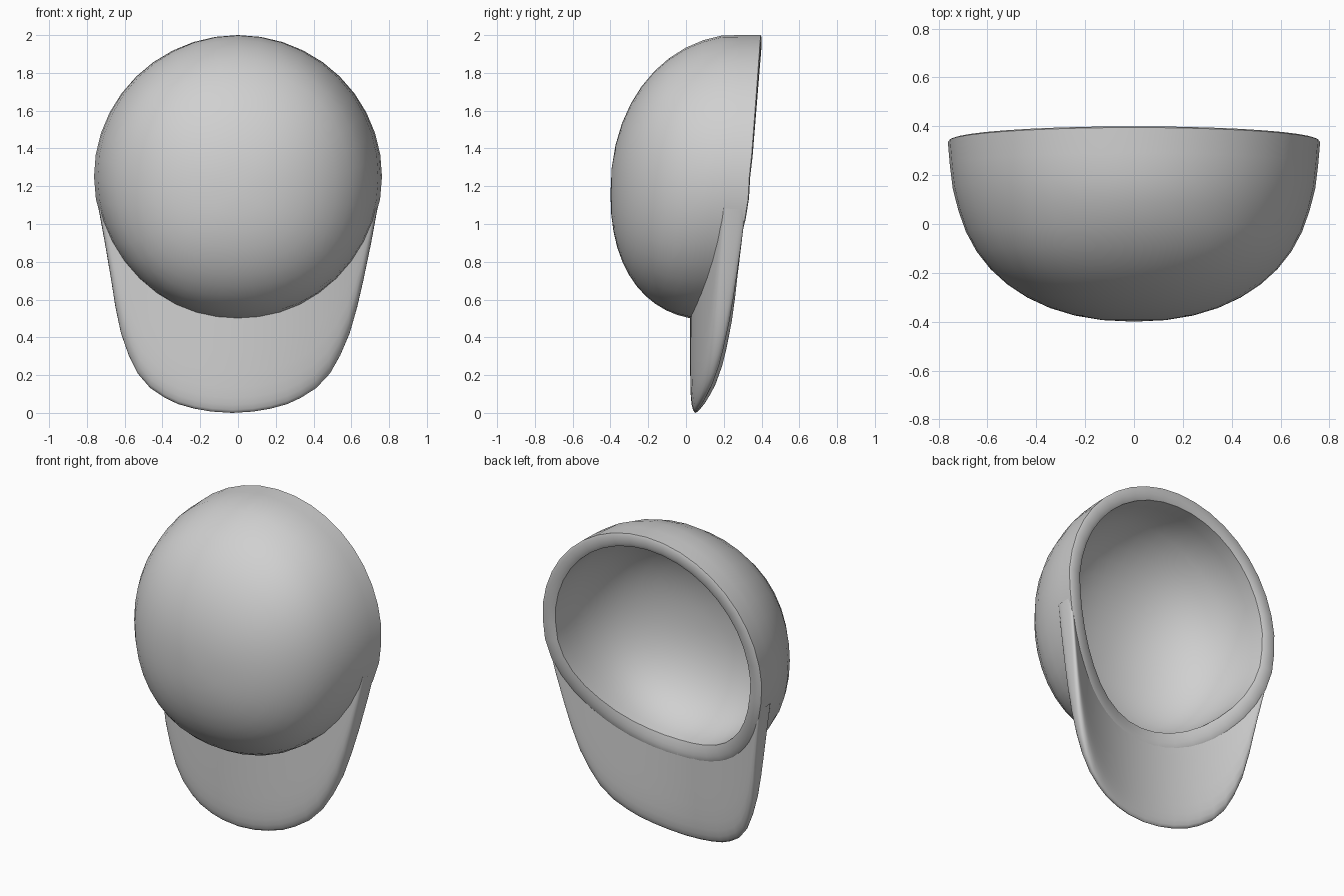
import bpy, bmesh, math

if "Cube" in bpy.data.objects:
    bpy.data.objects.remove(bpy.data.objects["Cube"])

SEG, RINGS = 40, 12
grey = bpy.data.materials.new("light_grey")
grey.diffuse_color = (0.63, 0.63, 0.63, 1)
grey.use_nodes = True
grey.node_tree.nodes["Principled BSDF"].inputs["Base Color"].default_value = grey.diffuse_color


def finish(name, bm, angle):
    bmesh.ops.remove_doubles(bm, verts=bm.verts, dist=1e-4)
    bmesh.ops.recalc_face_normals(bm, faces=bm.faces)
    me = bpy.data.meshes.new(name)
    bm.to_mesh(me)
    bm.free()
    me.materials.append(grey)
    ob = bpy.data.objects.new(name, me)
    bpy.context.collection.objects.link(ob)
    bpy.context.view_layer.objects.active = ob
    ob.select_set(True)
    bpy.ops.object.shade_smooth_by_angle(angle=math.radians(angle))
    ob.select_set(False)


def skin(bm, rows, closed):
    """Join consecutive rows of points with quads."""
    vs = [[bm.verts.new(p) for p in row] for row in rows]
    for a, b in zip(vs, vs[1:]):
        n = len(a)
        for i in range(n if closed else n - 1):
            j = (i + 1) % n
            bm.faces.new((a[i], a[j], b[j], b[i]))


def radius(y, depth=0.62):
    """Crown radius at a given depth, a slightly full half ellipse."""
    t = min(1, max(0, (0.22 - y) / depth))
    return 0.75 * (1 - t ** 2.2) ** (1 / 2.2)


def crown_point(a, y, r):
    """Ring point: narrower sides and fuller diagonals away from the rim."""
    cz = 1.25 - 0.15 * max(0, 0.2 - y)
    t = min(1, max(0, (0.34 - y) / 0.3))
    r *= 1 + 0.03 * min(1, max(0, (0.1 - y) / 0.25)) * math.sin(2 * a) ** 2
    return ((1.017 - 0.035 * t) * r * math.cos(a), y, cz + r * math.sin(a))


def rim_y(a):
    """Opening edge: tilted plane above, saddle following the bill below."""
    x, z = 0.76 * math.cos(a), 1.25 + 0.75 * math.sin(a)
    plane = 0.4 - 0.075 * (2 - z)
    return plane if z > 1.25 else min(plane, 0.08 + 0.45 * x * x)


def low(a):
    return max(0, -math.sin(a)) ** 2


# Crown: outer shell, rounded rim, inner shell
angles = [2 * math.pi * i / SEG - math.pi / 2 for i in range(SEG)]
rows = []
for k in range(RINGS, -1, -1):
    f = 1 - math.cos((1 - k / RINGS) * math.pi / 2)
    row = []
    for a in angles:
        y = -0.4 + (rim_y(a) - 0.005 + 0.4) * f
        row.append(crown_point(a, y, radius(y)))
    rows.append(row)
for inset in (0.012, 0.035, 0.06):
    rows.append([crown_point(a, rim_y(a), radius(rim_y(a)) - inset)
                 for a in angles])
for k in range(RINGS + 1):
    f = 1 - math.cos((1 - k / RINGS) * math.pi / 2)
    row = []
    for a in angles:
        y = -0.318 + (rim_y(a) - 0.012 + 0.318) * f
        row.append(crown_point(a, y, radius(y, 0.538) * (0.89 - 0.025 * low(a))))
    rows.append(row)
bm = bmesh.new()
skin(bm, rows, True)
finish("crown", bm, 50)

# Bill: lofted from the lower rim to a rounded outline, sides curving back
half = [(0, 0), (.11, .007), (.2, .022), (.29, .047), (.36, .08), (.44, .132),
        (.51, .21), (.56, .305), (.605, .42), (.64, .56), (.667, .7), (.705, .9),
        (.738, 1.08)]
outline = [(-x, z) for x, z in half[:0:-1]] + half
n = len(half) - 1
steps = [0, .2, .4, .6, .75, .85, .92, .97, .99, 1]


def bill_row(s, side):
    row = []
    for i, (ox, oz) in enumerate(outline):
        ox -= 0.03 * max(0, 1 - oz / 0.8)
        a = -math.pi / 2 + (i - n) / n * math.radians(78)
        y0 = rim_y(a)
        ix, _, iz = crown_point(a, y0, radius(y0) - 0.04)
        x, z = ix + (ox - ix) * s, iz + (oz - iz) * s
        front, back = 0.022 + 0.33 * x * x, 0.08 + 0.45 * x * x
        thick = math.sqrt(max(0, 1 - s ** 9))
        y = (front + back) / 2 + side * (back - front) / 2 * thick
        row.append((x, y, z))
    return row


rows = [bill_row(s, -1) for s in steps] + [bill_row(s, 1) for s in steps[-2::-1]]
rows.append(bill_row(0, -1))
bm = bmesh.new()
skin(bm, rows, False)
finish("bill", bm, 60)
